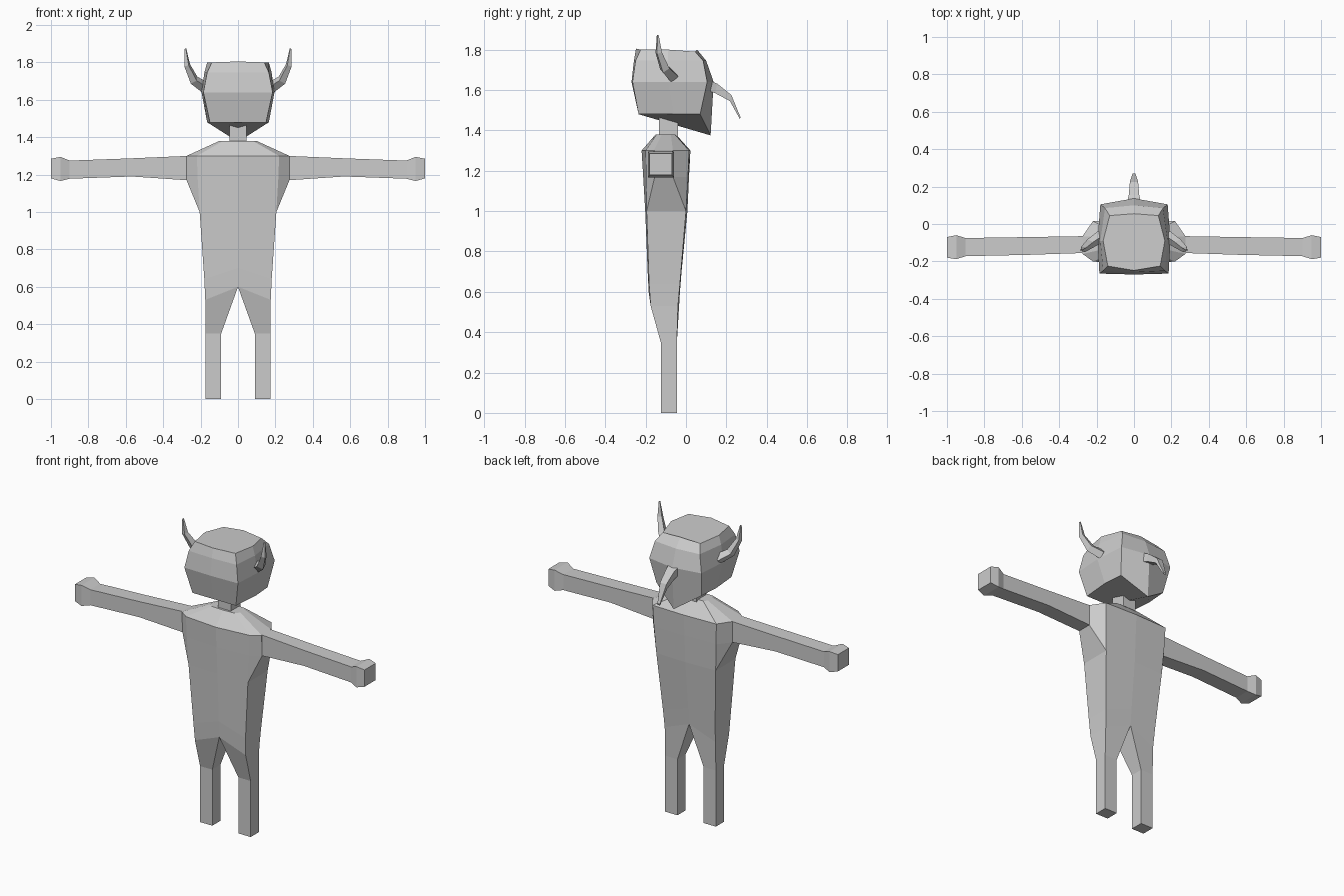
import bpy, bmesh
from mathutils import Vector

grey = bpy.data.materials.new("plain grey")
grey.diffuse_color = (0.6, 0.6, 0.6, 1)


def loft(name, rings, caps=(True, True)):
    """Skin a run of rings that share one point count."""
    bm = bmesh.new()
    rows = [[bm.verts.new(p) for p in ring] for ring in rings]
    n = len(rows[0])
    for a, b in zip(rows, rows[1:]):
        for i in range(n):
            j = (i + 1) % n
            bm.faces.new((a[i], a[j], b[j], b[i]))
    if caps[0]:
        bm.faces.new(rows[0][::-1])
    if caps[1]:
        bm.faces.new(rows[-1])
    bmesh.ops.remove_doubles(bm, verts=bm.verts, dist=0.0005)
    bmesh.ops.recalc_face_normals(bm, faces=bm.faces)
    me = bpy.data.meshes.new(name)
    bm.to_mesh(me)
    bm.free()
    me.materials.append(grey)
    ob = bpy.data.objects.new(name, me)
    bpy.context.collection.objects.link(ob)
    return ob


def mirrored(half):
    """Close a front-to-back half outline across x = 0."""
    return half + [(-x, y, z) for x, y, z in half[-2:0:-1]]


def rect_z(x0, x1, y0, y1, z):
    return [(x0, y0, z), (x1, y0, z), (x1, y1, z), (x0, y1, z)]


# Torso: z centre, z edge, front y centre/corner, corner x,
# side x, side y front/back, back y corner/centre
torso = [
    (0.60, 0.53, -0.185, -0.175, 0.175, 0.175, -0.175, -0.040, -0.040, -0.030),
    (0.70, 0.64, -0.190, -0.183, 0.180, 0.180, -0.183, -0.030, -0.030, -0.022),
    (1.00, 1.00, -0.202, -0.195, 0.205, 0.205, -0.195, 0.000, 0.000, 0.007),
    (1.17, 1.17, -0.212, -0.198, 0.215, 0.275, -0.155, -0.065, 0.010, 0.015),
    (1.30, 1.30, -0.220, -0.200, 0.220, 0.275, -0.160, -0.065, 0.015, 0.022),
    (1.38, 1.38, -0.150, -0.145, 0.080, 0.100, -0.120, -0.075, -0.055, -0.050),
]
loft("torso", [mirrored([(0, yf, zc), (xc, yfc, ze), (xs, s0, ze), (xs, s1, ze),
                         (xc, ybc, ze), (0, yb, zc)])
               for zc, ze, yf, yfc, xc, xs, s0, s1, ybc, yb in torso], (False, True))

# Neck
loft("neck", [rect_z(-0.045, 0.045, -0.135, -0.04, z) for z in (1.37, 1.50)])

# Head: faceted, with the hair drawn down to a point at the back
head = [
    [(0, -0.235, 1.48), (0.15, -0.235, 1.48), (0.165, -0.06, 1.48),
     (0.155, 0.07, 1.48), (0, 0.122, 1.375)],
    [(0, -0.27, 1.64), (0.185, -0.265, 1.64), (0.195, -0.09, 1.64),
     (0.18, 0.105, 1.64), (0, 0.137, 1.64)],
    [(0, -0.258, 1.745), (0.165, -0.25, 1.745), (0.18, -0.09, 1.745),
     (0.155, 0.085, 1.745), (0, 0.1, 1.745)],
    [(0, -0.248, 1.805), (0.14, -0.225, 1.80), (0.165, -0.09, 1.80),
     (0.13, 0.045, 1.79), (0, 0.055, 1.80)],
]
loft("head", [mirrored(h) for h in head])

# Ponytail: half width, y, z, height
loft("ponytail", [[(-w, y, z + h / 2), (w, y, z + h / 2), (w, y - h / 4, z - h / 2),
                   (-w, y - h / 4, z - h / 2)]
                  for w, y, z, h in [(0.035, 0.125, 1.62, 0.05), (0.028, 0.155, 1.608, 0.046),
                                     (0.022, 0.225, 1.56, 0.03), (0.008, 0.27, 1.46, 0.01)]])

# Arm sections: x, y front, y back, z bottom, z top
arm = [(0.27, -0.155, -0.065, 1.17, 1.30), (0.57, -0.165, -0.07, 1.19, 1.287),
       (0.90, -0.172, -0.075, 1.178, 1.275), (0.95, -0.188, -0.06, 1.166, 1.295),
       (1.00, -0.18, -0.07, 1.18, 1.285)]
# Horn path: centre and half size
horn = [((0.175, -0.065, 1.665), 0.032), ((0.235, -0.105, 1.705), 0.027),
        ((0.272, -0.135, 1.785), 0.018), ((0.281, -0.14, 1.873), 0.005)]

for side, s in (("left", -1), ("right", 1)):
    loft(side + "_arm", [[(s * x, y0, z0), (s * x, y1, z0), (s * x, y1, z1), (s * x, y0, z1)]
                         for x, y0, y1, z0, z1 in arm], (False, True))
    # Leg: sloped upper ring that meets the crotch, then a straight shin
    loft(side + "_leg", [
        [(0, -0.185, 0.60), (s * 0.175, -0.175, 0.53),
         (s * 0.175, -0.04, 0.53), (0, -0.03, 0.60)],
        rect_z(s * 0.09, s * 0.175, -0.125, -0.045, 0.35),
        rect_z(s * 0.09, s * 0.175, -0.125, -0.045, 0)], (False, True))
    # Horn: square sections set across the path
    pts = [Vector(p) for p, r in horn]
    rings = []
    for i, (p, r) in enumerate(horn):
        d = (pts[min(i + 1, 3)] - pts[max(i - 1, 0)]).normalized()
        u = d.cross(Vector((0.5, 1, 0))).normalized()
        v = d.cross(u)
        rings.append([(s * q.x, q.y, q.z) for q in
                      (pts[i] + r * u, pts[i] + r * v, pts[i] - r * u, pts[i] - r * v)])
    loft(side + "_horn", rings)
